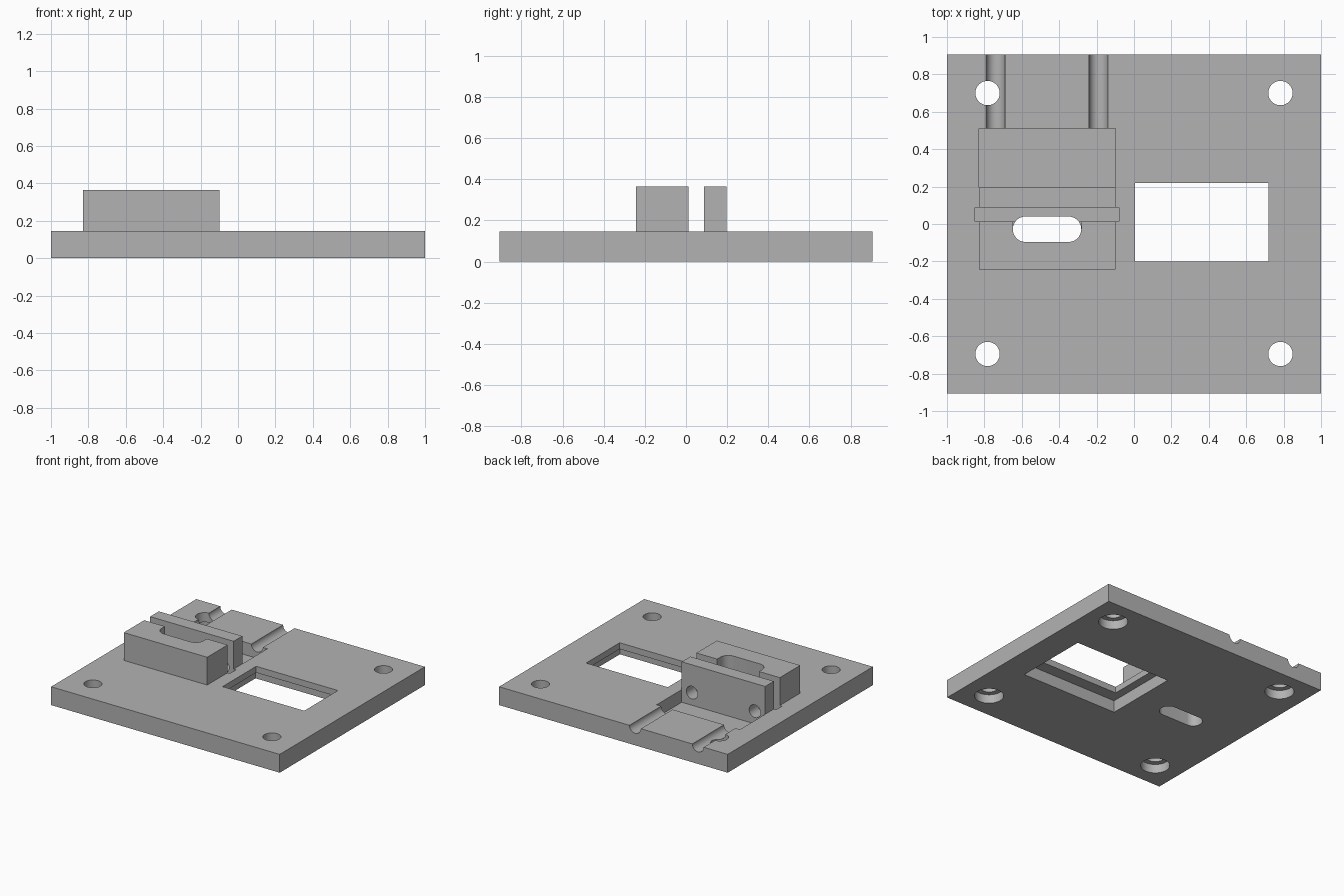
import bpy
import bmesh
from math import radians
from mathutils import Matrix, Vector

if "Cube" in bpy.data.objects:
    bpy.data.objects.remove(bpy.data.objects["Cube"], do_unlink=True)

grey = bpy.data.materials.new("plain_grey")
grey.use_nodes = True
grey.diffuse_color = (0.45, 0.45, 0.45, 1)
grey.node_tree.nodes["Principled BSDF"].inputs["Base Color"].default_value = (0.45, 0.45, 0.45, 1)


def make_object(name, bm):
    mesh = bpy.data.meshes.new(name)
    bm.to_mesh(mesh)
    bm.free()
    mesh.materials.append(grey)
    obj = bpy.data.objects.new(name, mesh)
    bpy.context.collection.objects.link(obj)
    return obj


def box(name, x, y, z):
    """Box from (min, max) pairs."""
    bm = bmesh.new()
    size = Vector((x[1] - x[0], y[1] - y[0], z[1] - z[0]))
    mid = Vector((sum(x), sum(y), sum(z))) / 2
    bmesh.ops.create_cube(bm, size=1, matrix=Matrix.Translation(mid) @ Matrix.Diagonal(size).to_4x4())
    return make_object(name, bm)


def cylinder(name, radius, length, centre, along_y=False):
    bm = bmesh.new()
    turn = Matrix.Rotation(radians(90), 4, "X") if along_y else Matrix.Identity(4)
    bmesh.ops.create_cone(bm, cap_ends=True, segments=48, radius1=radius, radius2=radius,
                          depth=length, matrix=Matrix.Translation(centre) @ turn)
    return make_object(name, bm)


def cut(target, cutters):
    """Subtract every cutter and bake the result."""
    for cutter in cutters:
        mod = target.modifiers.new("cut", "BOOLEAN")
        mod.operation = "DIFFERENCE"
        mod.solver = "EXACT"
        mod.object = cutter
    bpy.context.view_layer.update()
    graph = bpy.context.evaluated_depsgraph_get()
    baked = bpy.data.meshes.new_from_object(target.evaluated_get(graph))
    target.modifiers.clear()
    target.data = baked


# Solid parts
plate_top = 0.145
base_plate = box("base_plate", (-1, 1), (-0.907, 0.907), (0, plate_top))
front_block = box("front_block", (-0.83, -0.10), (-0.242, 0.013), (plate_top, 0.365))
rear_wall = box("rear_wall", (-0.83, -0.10), (0.088, 0.196), (plate_top, 0.365))

# Counterbored corner holes
plate_cutters = []
for x in (-0.783, 0.783):
    for y in (-0.695, 0.70):
        plate_cutters.append(cylinder("screw_hole", 0.065, 1, (x, y, 0)))
        plate_cutters.append(cylinder("counterbore", 0.105, 0.14, (x, y, 0)))

# Window with a wider pocket underneath
plate_cutters.append(box("window", (0.005, 0.72), (-0.20, 0.22), (-0.5, 0.5)))
plate_cutters.append(box("window_pocket", (-0.06, 0.785), (-0.295, 0.305), (-0.5, 0.095)))

# Cross slot and recess behind the rear wall
plate_cutters.append(box("cross_slot", (-0.85, -0.08), (0.013, 0.088), (0.045, 0.5)))
plate_cutters.append(box("rear_recess", (-0.83, -0.10), (0.196, 0.51), (0.045, 0.5)))

# Long rounded slot through plate and front block
slot_x, slot_y, slot_r = (-0.58, -0.35), -0.028, 0.068
slot = [cylinder("slot_end", slot_r, 2, (x, slot_y, 0)) for x in slot_x]
slot.append(box("slot_middle", slot_x, (slot_y - slot_r, slot_y + slot_r), (-1, 1)))
notch = box("block_notch", (slot_x[0] - slot_r, slot_x[1] + slot_r), (slot_y, 0.1), (0.1, 0.5))

# Round channels along the plate, passing through the rear wall
channels = [cylinder("channel", 0.05, 1, (x, 0.55, plate_top), True) for x in (-0.74, -0.19)]

cut(base_plate, plate_cutters + slot + channels)
cut(front_block, slot + [notch])
cut(rear_wall, channels)

for helper in plate_cutters + slot + channels + [notch]:
    bpy.data.objects.remove(helper, do_unlink=True)

# Smooth curved walls, keep edges sharp
bpy.ops.object.select_all(action="DESELECT")
for part in (base_plate, front_block, rear_wall):
    part.select_set(True)
bpy.context.view_layer.objects.active = base_plate
bpy.ops.object.shade_smooth_by_angle(angle=radians(30))
